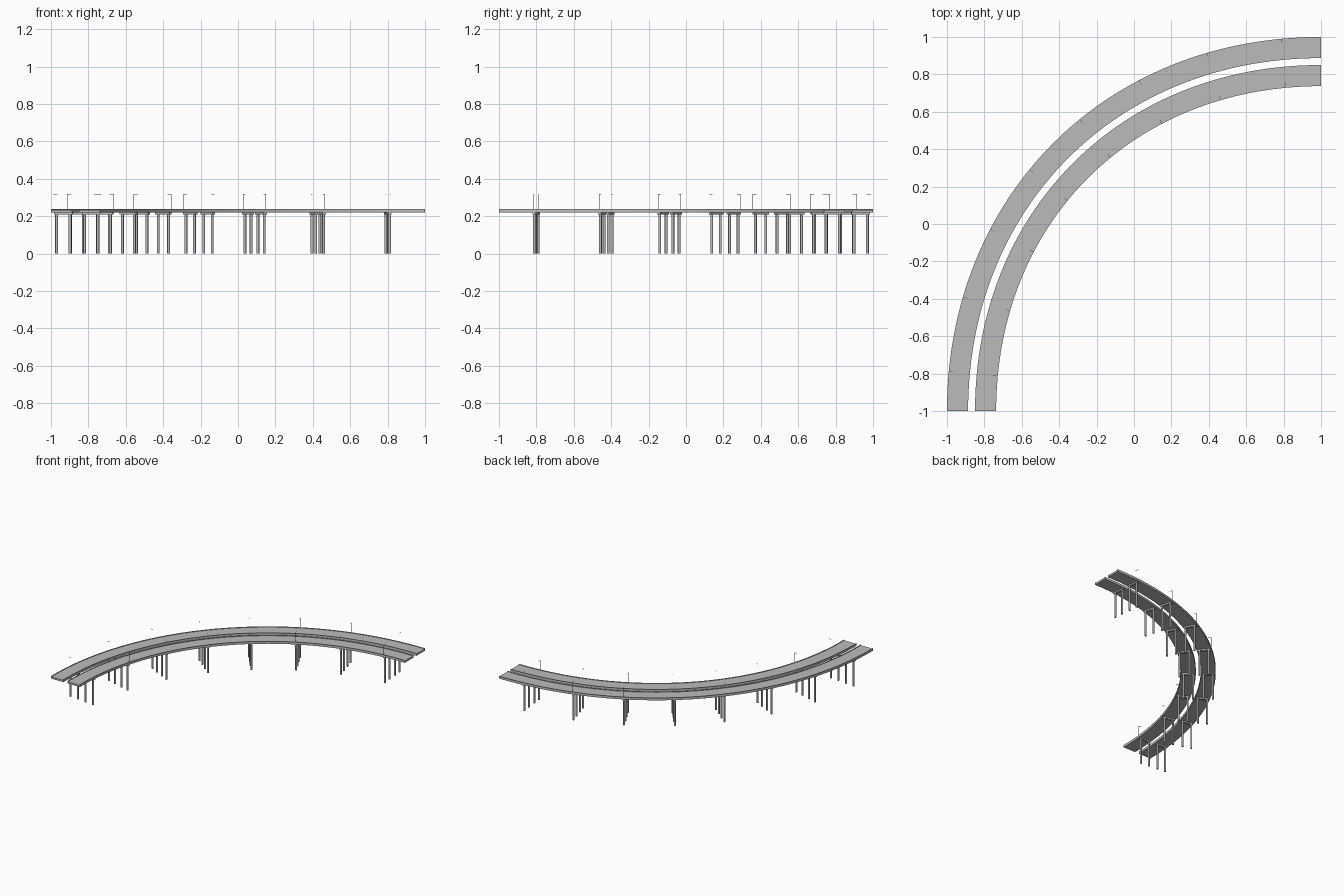
import bpy, bmesh, math
from mathutils import Vector

if "Cube" in bpy.data.objects:
    bpy.data.objects.remove(bpy.data.objects["Cube"])

RADIUS, BULGE, BENTS = 1.8685, 0.5776, 8
DECK_IN, DECK_OUT = 0.0185, 0.1315      # deck edges from the centre line
DECK_MID = (DECK_IN + DECK_OUT) / 2

concrete = bpy.data.materials.new("concrete grey")
concrete.use_nodes = True
GREY = (0.5, 0.5, 0.5, 1)
concrete.diffuse_color = GREY
concrete.node_tree.nodes["Principled BSDF"].inputs["Base Color"].default_value = GREY


def frame(t):
    """Point, tangent and outward direction on the quarter-turn centre line."""
    s = 1 - t
    ctrl = [Vector(p) * RADIUS for p in
            ((0, 1, 0), (-BULGE, 1, 0), (-1, BULGE, 0), (-1, 0, 0))]
    p = s**3 * ctrl[0] + 3 * s * s * t * ctrl[1] + 3 * s * t * t * ctrl[2] + t**3 * ctrl[3]
    d = (s * s * (ctrl[1] - ctrl[0]) + 2 * s * t * (ctrl[2] - ctrl[1])
         + t * t * (ctrl[3] - ctrl[2])).normalized()
    return p + Vector((1, -1, 0)), d, Vector((d.y, -d.x, 0))


def finish(name, bm):
    bmesh.ops.recalc_face_normals(bm, faces=bm.faces)
    mesh = bpy.data.meshes.new(name)
    bm.to_mesh(mesh)
    bm.free()
    mesh.materials.append(concrete)
    obj = bpy.data.objects.new(name, mesh)
    bpy.context.collection.objects.link(obj)
    return obj


def sweep(name, profile, steps=64):
    """Sweep a closed (offset, height) profile along the centre line."""
    bm = bmesh.new()
    rings = []
    for i in range(steps + 1):
        p, _, out = frame(i / steps)
        rings.append([bm.verts.new(p + out * o + Vector((0, 0, z))) for o, z in profile])
    n = len(profile)
    for a, b in zip(rings, rings[1:]):
        for j in range(n):
            bm.faces.new((a[j], a[(j + 1) % n], b[(j + 1) % n], b[j]))
    bm.faces.new(rings[0])
    bm.faces.new(rings[-1])
    finish(name, bm)


def add_box(bm, centre, along, out, size):
    """Box aligned to the road: size is along the road, across it, and up."""
    made = bmesh.ops.create_cube(bm, size=1)["verts"]
    for v in made:
        v.co = (centre + along * v.co.x * size[0] + out * v.co.y * size[1]
                + Vector((0, 0, v.co.z * size[2])))


def add_column(bm, base, radius, height, sides):
    made = bmesh.ops.create_cone(bm, cap_ends=True, segments=sides, radius1=radius,
                                 radius2=radius, depth=height)["verts"]
    bmesh.ops.translate(bm, verts=made, vec=base + Vector((0, 0, height / 2)))


for side, label in ((1, "outer"), (-1, "inner")):
    # Road deck with a low parapet along both edges
    a, b, lip = DECK_IN, DECK_OUT, 0.003
    shape = ((a, 0.219), (b, 0.219), (b, 0.239), (b - lip, 0.239),
             (b - lip, 0.234), (a + lip, 0.234), (a + lip, 0.239), (a, 0.239))
    sweep(label + "_deck", [(o * side, z) for o, z in shape])

    # Supports and lamp posts, evenly spaced along the curve
    caps, pillars, lamps = bmesh.new(), bmesh.new(), bmesh.new()
    for i in range(BENTS):
        p, along, out = frame((i + 0.5) / BENTS)
        out = out * side
        mid = p + out * DECK_MID
        add_box(caps, mid + Vector((0, 0, 0.2135)), along, out, (0.018, 0.1, 0.011))
        for shift in (-0.036, 0.036):
            add_column(pillars, mid + out * shift, 0.0075, 0.21, 12)
        foot = p + out * (DECK_OUT - 0.0015)
        add_column(lamps, foot + Vector((0, 0, 0.235)), 0.0009, 0.083, 6)
        add_box(lamps, foot - out * 0.012 + Vector((0, 0, 0.318)), along, out,
                (0.002, 0.026, 0.002))
    finish(label + "_pier_caps", caps)
    columns = finish(label + "_pillars", pillars)
    finish(label + "_lamp_posts", lamps)

    bpy.context.view_layer.objects.active = columns
    columns.select_set(True)
    bpy.ops.object.shade_smooth_by_angle(angle=math.radians(40))
    columns.select_set(False)
